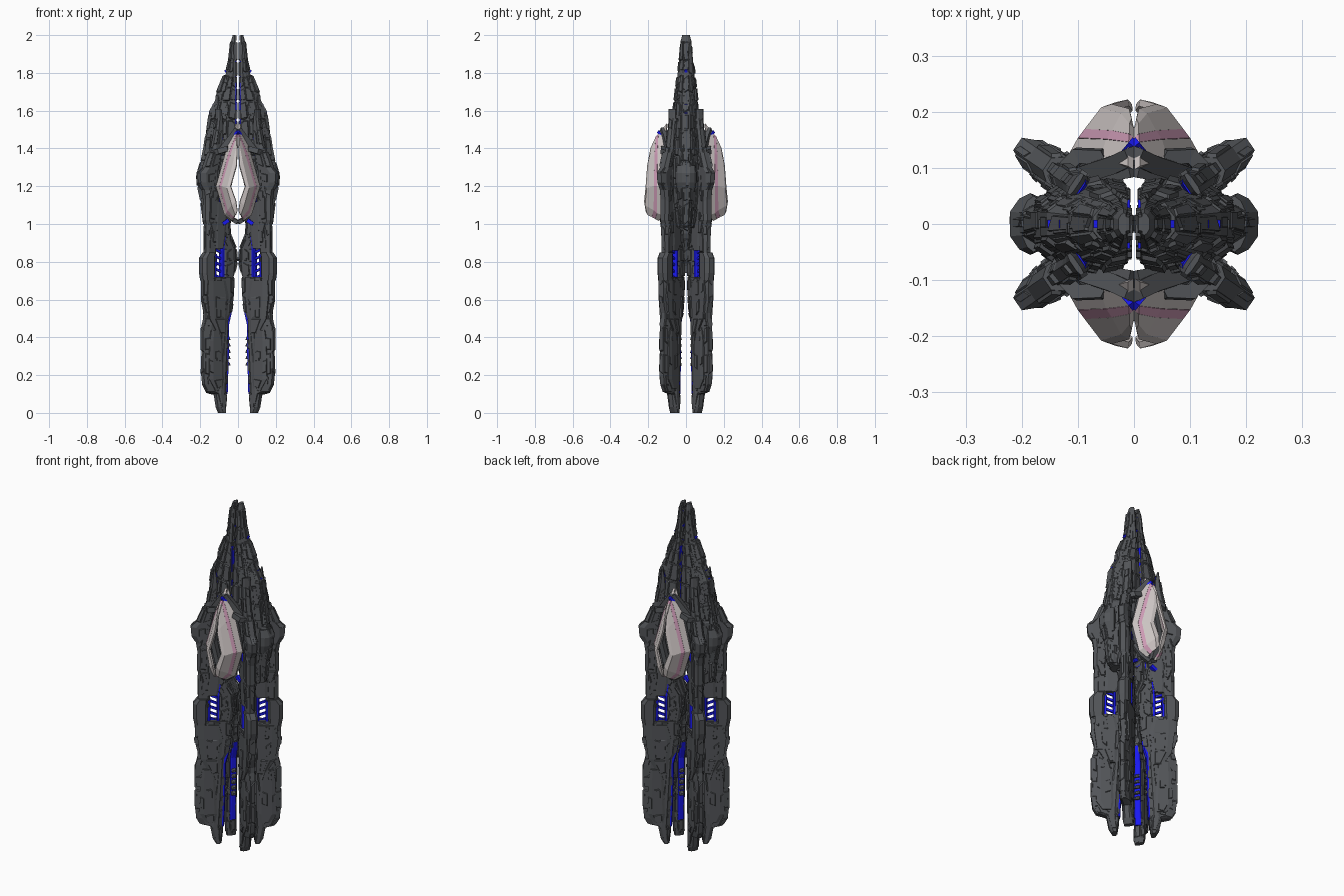
import bpy, bmesh, math, random
from mathutils import Vector as V

random.seed(7)
ANG = math.radians(34.5)
D = V((math.cos(ANG), math.sin(ANG), 0))      # radial direction of a leg
N = V((-math.sin(ANG), math.cos(ANG), 0))     # across the leg


def material(name, col):
    m = bpy.data.materials.new(name)
    m.diffuse_color = (*col, 1)
    return m


DARK = material("charcoal", (0.085, 0.09, 0.098))
BLUE = material("glow_blue", (0.01, 0.01, 0.9))
PALE = material("pale_armour", (0.62, 0.57, 0.56))
PINK = material("pink_stripe", (0.62, 0.33, 0.47))


def finish(name, bm, mat, mirror, solid=0):
    me = bpy.data.meshes.new(name)
    bm.to_mesh(me)
    bm.free()
    ob = bpy.data.objects.new(name, me)
    bpy.context.collection.objects.link(ob)
    me.materials.append(mat)
    if solid:
        s = ob.modifiers.new("thickness", 'SOLIDIFY')
        s.thickness, s.offset = solid, 0
    m = ob.modifiers.new("mirror", 'MIRROR')
    m.use_axis = (mirror[0], mirror[1], False)
    m.use_mirror_merge = False
    return ob


def plate(bm, q, nrm, h):
    """Raised armour tile with sloped edges on the quad q."""
    c = sum(q, V()) / 4
    lo = [bm.verts.new(p - nrm * 0.003) for p in q]
    hi = [bm.verts.new(c + (p - c) * 0.86 + nrm * h) for p in q]
    bm.faces.new(lo[::-1])
    bm.faces.new(hi)
    for i in range(4):
        j = (i + 1) % 4
        bm.faces.new((lo[i], lo[j], hi[j], hi[i]))


def loft(name, rings, mat=DARK, mirror=(True, True), detail=0, hmax=0.007):
    """Skin closed rings; detail = tiles per unit of area."""
    bm = bmesh.new()
    vs = [[bm.verts.new(p) for p in r] for r in rings]
    n, sides = len(rings[0]), []
    for a, b in zip(vs, vs[1:]):
        for i in range(n):
            j = (i + 1) % n
            sides.append((bm.faces.new((a[i], a[j], b[j], b[i])),
                          [a[i].co.copy(), a[j].co.copy(), b[j].co.copy(), b[i].co.copy()]))
    bm.faces.new(vs[0])
    bm.faces.new(vs[-1])
    bmesh.ops.recalc_face_normals(bm, faces=bm.faces)
    for f, (a, b, c, d) in (sides if detail else []):
        f.normal_update()
        nrm, lu, lv = f.normal.copy(), (b - a).length, (d - a).length
        if min(lu, lv) < 0.01:
            continue
        for _ in range(int(f.calc_area() * detail + random.random())):
            du = min(0.95, random.uniform(0.012, 0.035) / lu)
            dv = min(0.98, random.uniform(0.04, 0.14) / lv)
            u, v = random.uniform(0, 1 - du), random.uniform(0, 1 - dv)
            pt = lambda s, t: a.lerp(b, s).lerp(d.lerp(c, s), t)
            k = random.uniform(-0.25, 0.25) * dv     # slanted ends
            q = [pt(u, v), pt(u + du, max(0, v + k)), pt(u + du, v + dv), pt(u, min(1, v + dv - k))]
            plate(bm, q, nrm, random.uniform(0.002, hmax))
    bmesh.ops.recalc_face_normals(bm, faces=bm.faces)
    return finish(name, bm, mat, mirror)


def leg_part(name, rows, t, mat=DARK, detail=0, off=0):
    """rows: (z, inner radius, outer radius) of a chamfered diagonal slab."""
    rings = []
    for z, r0, r1 in rows:
        w = r1 - r0
        sec = [(r0, -.55*t), (r0 + .15*w, -t), (r1 - .25*w, -t), (r1, -.5*t),
               (r1, .5*t), (r1 - .25*w, t), (r0 + .15*w, t), (r0, .55*t)]
        rings.append([D*r + N*(s + off) + V((0, 0, z)) for r, s in sec])
    return loft(name, rings, mat, (True, True), detail)


def hull_part(name, rows, mat=DARK, detail=0, hmax=0.008):
    """rows: (z, inner x, outer x, half depth) of the right-hand half."""
    rings = []
    for z, a, b, y in rows:
        w = b - a
        half = [(a, .88*y), (a + .3*w, y), (a + .68*w, .82*y), (b, .4*y)]
        rings.append([V((px, py, z)) for px, py in half] +
                     [V((px, -py, z)) for px, py in half[::-1]])
    return loft(name, rings, mat, (True, False), detail, hmax)


def beam(name, pts, w, mat=DARK):
    pts = [V(p) for p in pts]
    d = (pts[-1] - pts[0]).normalized()
    s = d.cross(V((0, 0, 1))).normalized() * w
    u = s.cross(d)
    return loft(name, [[p + s + u, p - s + u, p - s - u, p + s - u] for p in pts], mat)


def sheet(name, rows, mat):
    bm = bmesh.new()
    vs = [[bm.verts.new((x, y, z)) for x, z, y in r] for r in rows]
    for a, b in zip(vs, vs[1:]):
        for i in range(len(a) - 1):
            bm.faces.new((a[i], a[i+1], b[i+1], b[i]))
    return finish(name, bm, mat, (True, True), 0.012)


# Split central hull, nose to waist
hull_part("hull_half", [
    (2.0, .014, .028, .02), (1.97, .012, .036, .028), (1.86, .012, .048, .038),
    (1.78, .012, .058, .046), (1.72, .012, .085, .052), (1.65, .012, .113, .06),
    (1.55, .012, .15, .07), (1.45, .014, .166, .08), (1.36, .018, .178, .085),
    (1.2, .042, .18, .085), (1.08, .042, .17, .072), (.98, .055, .15, .05)], detail=800, hmax=.009)
# Overlapping nose scales
for i, (z, x, y) in enumerate([(1.76, .068, .036), (1.66, .118, .044), (1.55, .16, .052), (1.44, .172, .06)]):
    hull_part(f"nose_scale_{i}", [(z + .13, x*.35, x*.62, y*.7), (z + .03, x*.4, x*.97, y),
                                  (z - .05, x*.5, x*1.04, y*1.02), (z - .1, x*.6, x, y*.8)], detail=500)
# Side shoulder pod and its cap
hull_part("shoulder_pod", [(1.42, .12, .178, .025), (1.33, .12, .196, .036), (1.26, .12, .216, .045),
                           (1.2, .12, .212, .045), (1.12, .12, .195, .04), (.99, .13, .178, .028)], detail=500)
hull_part("shoulder_cap", [(1.31, .17, .2, .05), (1.27, .17, .221, .055), (1.22, .17, .219, .055), (1.17, .17, .198, .045)])
# Tapered tail inside the legs
hull_part("tail_spike", [(1.06, .045, .11, .04), (.95, .045, .1, .032), (.87, .012, .065, .026),
                         (.8, .006, .045, .022), (.74, .022, .03, .012)], detail=800)
# Blue core lines along the split and blue side lights
for i, y in enumerate((.004, .034)):
    core = [(1.95 - .2*i, .007), (1.4, .009), (1.26, .03), (1.2, .038), (1.02, .046)]
    loft(f"core_line_{i}", [[V((x + a, y + b, z)) for a, b in
         ((0, -.01), (.014, -.01), (.014, .01), (0, .01))] for z, x in core], BLUE)
for i in range(6):
    z = 1.82 - i*.045
    x = .058 + max(0, 1.78 - z)*.44
    beam(f"side_light_{i}", [(x - .02, 0, z), (x + .012, 0, z - .012)], .007, BLUE)

# Diagonal legs: lower blade
LOWER = [(0, .092, .118), (.03, .087, .135), (.1, .082, .148), (.112, .08, .2), (.15, .078, .222),
         (.2, .076, .228), (.32, .072, .226), (.46, .07, .226), (.5, .066, .216), (.53, .05, .214),
         (.58, .042, .226), (.62, .036, .23), (.72, .036, .23)]
leg_part("lower_leg", LOWER, .025, detail=300)
for s in (-1, 1):
    leg_part("leg_side_armour", [(.13, .12, .17), (.18, .11, .205), (.38, .12, .2), (.44, .14, .19)],
             .01, off=s*.024, detail=150)
    leg_part("leg_hip_armour", [(.42, .1, .15), (.5, .09, .2), (.62, .08, .215), (.7, .1, .21)],
             .009, off=s*.025, detail=150)
    leg_part("leg_shin_blade", [(.02, .095, .12), (.1, .1, .14), (.3, .09, .12), (.5, .08, .1)],
             .009, off=s*.021)
# Outer rail running up beside the hull, ending in a point
leg_part("outer_rail", [(.66, .16, .228), (.8, .155, .234), (.825, .152, .23), (.845, .15, .214),
                        (1.02, .14, .212), (1.15, .13, .212), (1.3, .12, .195), (1.42, .11, .165),
                        (1.5, .105, .148), (1.56, .11, .138), (1.61, .122, .132)], .022, detail=350)
leg_part("rail_collar", [(.7, .165, .232), (.74, .16, .24), (.82, .16, .24), (.85, .16, .215)], .031)
leg_part("rail_armour", [(.95, .15, .19), (1.02, .15, .219), (1.15, .14, .216), (1.2, .14, .2)], .027, detail=150)
# Flared leg shoulder
leg_part("leg_shoulder", [(1.12, .15, .215), (1.18, .14, .224), (1.22, .14, .248), (1.27, .135, .252),
                          (1.3, .13, .222), (1.38, .12, .188)], .027, detail=200)
# Inner rail around the open slot
leg_part("inner_rail", [(.56, .05, .08), (.64, .038, .105), (.72, .035, .108), (.8, .024, .104), (.87, .026, .105),
                        (.92, .052, .14), (1.06, .066, .16)], .017, detail=500)
# Dark cladding hides the upper slot from front and back
leg_part("slot_cladding", [(.86, .1, .16), (.9, .075, .165), (1.05, .085, .165), (1.12, .1, .16)], .012, off=-.014)
leg_part("slot_cladding_front", [(.87, .11, .16), (.92, .1, .165), (1.05, .085, .165), (1.12, .1, .16)], .008, off=.019)
# Blue glow in the slot, leg edge and rail tip
leg_part("slot_glow_inner", [(.68, .098, .115), (.86, .098, .113), (1.06, .075, .1)], .0185, BLUE)
leg_part("slot_glow_rim", [(.69, .148, .165), (.84, .146, .165)], .019, BLUE)
for i in range(5):
    beam(f"slot_slat_{i}", [D*.1 + V((0, 0, .71 + i*.034)), D*.165 + V((0, 0, .735 + i*.034))], .006, BLUE)
leg_part("leg_edge_glow", [(.1, .074, .1), (.3, .066, .1), (.47, .063, .1), (.52, .05, .08), (.57, .04, .08)], .017, BLUE)
leg_part("rail_tip_glow", [(1.36, .098, .13), (1.46, .097, .13), (1.58, .112, .13)], .016, BLUE)
leg_part("hip_glow", [(1.0, .085, .12), (1.08, .1, .13), (1.2, .105, .13)], .022, BLUE)
# Serrated teeth on the inner leg edge
for i in range(5):
    z = .25 + i*.034
    leg_part(f"leg_tooth_{i}", [(z, .056, .064), (z + .012, .056, .1), (z + .026, .07, .1)], .013)
for i in range(3):
    z = .57 + i*.045
    leg_part(f"hip_tooth_{i}", [(z, .042 - .006*i, .06), (z + .01, .038 - .006*i, .08), (z + .035, .05, .08)], .013)

# Struts, brackets and frame behind the pale shells
beam("shell_strut", [(.05, .12, 1.4), (.1, .122, 1.385), (.145, .075, 1.37)], .014)
beam("lower_bracket", [(0, .125, 1.008), (.045, .115, 1.035), (.075, .09, 1.1)], .011)
beam("upper_bracket", [(0, .122, 1.5), (.03, .108, 1.46), (.085, .09, 1.39)], .016)
beam("bracket_rib", [(0, .098, 1.47), (.035, .092, 1.44), (.08, .08, 1.4)], .014)
beam("frame_lower_bar", [(.04, .105, 1.04), (.085, .105, 1.2)], .014)
beam("frame_upper_bar", [(.085, .105, 1.2), (.03, .105, 1.44)], .014)
beam("leg_link_low", [(.1, .05, 1.1), (.15, .1, 1.06)], .018)
beam("leg_link_high", [(.12, .05, 1.28), (.15, .1, 1.26)], .018)
beam("bracket_glow", [(0, .145, 1.49), (.012, .13, 1.47)], .008, BLUE)
beam("waist_glow", [(.05, .08, 1.02), (.08, .085, 1.0)], .01, BLUE)

# Pale diamond shell halves with pink stripe, points are (x, z, y)
O = [(.006, 1.53, .1), (.055, 1.4, .115), (.112, 1.2, .12), (.068, 1.05, .125), (.025, 1.02, .14)]
SA = [(.005, 1.475, .143), (.045, 1.375, .148), (.095, 1.2, .15), (.058, 1.06, .15), (.022, 1.03, .16)]
SB = [(.004, 1.46, .157), (.035, 1.365, .163), (.083, 1.2, .166), (.05, 1.075, .168), (.02, 1.04, .178)]
M = [(.004, 1.42, .175), (.02, 1.34, .192), (.055, 1.19, .203), (.03, 1.1, .212), (.012, 1.05, .2)]
I = [(.003, 1.4, .182), (.007, 1.31, .2), (.038, 1.2, .208), (.01, 1.12, .216), (.003, 1.07, .208)]
sheet("shell_outer", [O, SA], PALE)
sheet("shell_stripe", [SA, SB], PINK)
sheet("shell_inner", [SB, M, I], PALE)
